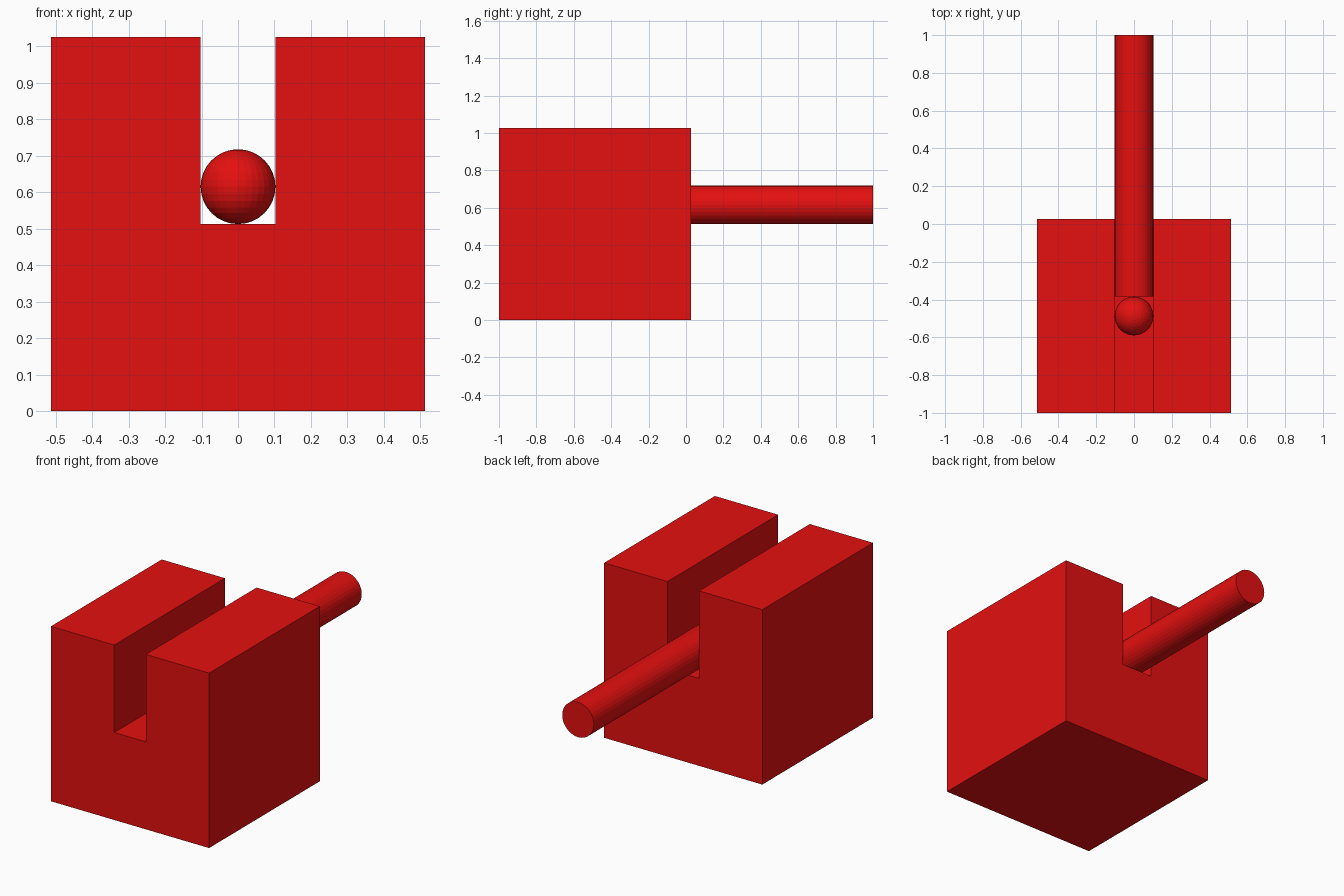
import bpy
import bmesh
from math import pi
from mathutils import Matrix

cube = bpy.data.objects.get("Cube")
if cube:
    bpy.data.objects.remove(cube, do_unlink=True)

U = 2 / 19.5            # base unit: the block is ten units wide
HALF = 5 * U            # half width of the block
FRONT = -1.0
BACK = FRONT + 10 * U
MID = FRONT + HALF      # middle of the block along y
AXIS_Z = 6 * U          # height of the ball and rod centres

red = bpy.data.materials.new("red")
red.use_nodes = True
colour = (0.78, 0.005, 0.005, 1)
red.diffuse_color = colour
red.node_tree.nodes["Principled BSDF"].inputs["Base Color"].default_value = colour


def add_part(name, bm):
    bmesh.ops.recalc_face_normals(bm, faces=bm.faces)
    mesh = bpy.data.meshes.new(name)
    bm.to_mesh(mesh)
    bm.free()
    mesh.materials.append(red)
    obj = bpy.data.objects.new(name, mesh)
    bpy.context.scene.collection.objects.link(obj)
    return obj


# Block with a slot: U-shaped profile extruded front to back
right_half = [(-HALF, 0), (-HALF, 2 * HALF), (-U, 2 * HALF), (-U, HALF)]
profile = right_half + [(-x, z) for x, z in reversed(right_half)]
bm = bmesh.new()
face = bm.faces.new([bm.verts.new((x, FRONT, z)) for x, z in profile])
extruded = bmesh.ops.extrude_face_region(bm, geom=[face])["geom"]
bmesh.ops.translate(bm, vec=(0, BACK - FRONT, 0),
                    verts=[g for g in extruded if isinstance(g, bmesh.types.BMVert)])
add_part("slotted_block", bm)

# Faceted ball resting in the slot
bm = bmesh.new()
bmesh.ops.create_uvsphere(bm, u_segments=32, v_segments=16, radius=U,
                          matrix=Matrix.Translation((0, MID, AXIS_Z)))
add_part("ball", bm)

# Rod from just behind the ball out of the back of the slot
rod_start, rod_end = MID + U, 1.0
bm = bmesh.new()
bmesh.ops.create_cone(
    bm, cap_ends=True, segments=32, radius1=U, radius2=U,
    depth=rod_end - rod_start,
    matrix=Matrix.Translation((0, (rod_start + rod_end) / 2, AXIS_Z))
    @ Matrix.Rotation(pi / 2, 4, "X"))
add_part("rod", bm)
